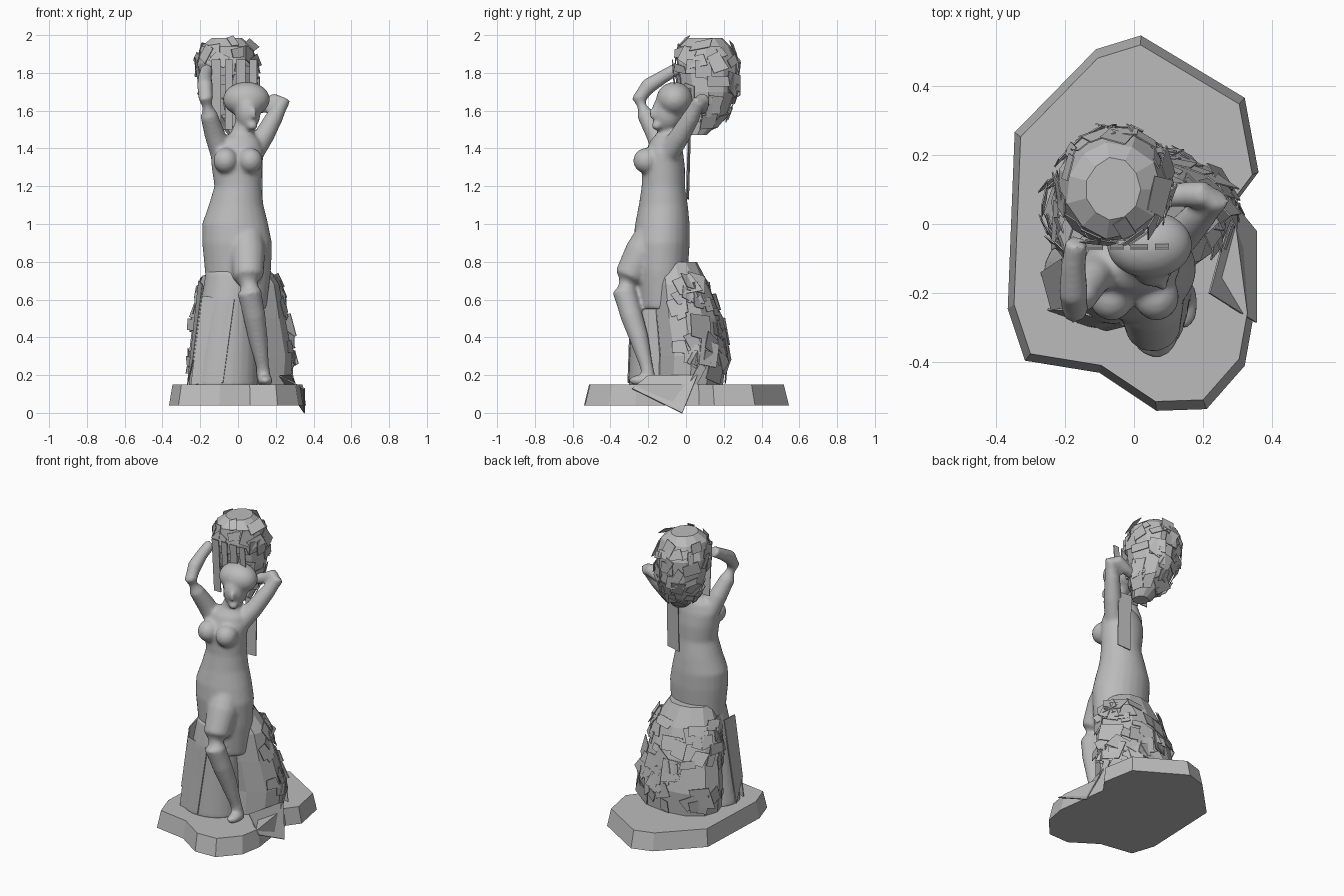
import bpy, bmesh, math, random
from mathutils import Vector, Matrix

random.seed(7)
if "Cube" in bpy.data.objects:
    bpy.data.objects.remove(bpy.data.objects["Cube"], do_unlink=True)

stone = bpy.data.materials.new("grey stone")
stone.use_nodes = True
GREY = (0.5, 0.5, 0.5, 1)
stone.diffuse_color = GREY
stone.node_tree.nodes["Principled BSDF"].inputs["Base Color"].default_value = GREY


def finish(bm, name, organic=False, thickness=0):
    """Turn a bmesh into an object; organic shells are fused and softened."""
    if not thickness:
        bmesh.ops.recalc_face_normals(bm, faces=bm.faces[:])
    mesh = bpy.data.meshes.new(name)
    bm.to_mesh(mesh)
    bm.free()
    mesh.materials.append(stone)
    ob = bpy.data.objects.new(name, mesh)
    bpy.context.collection.objects.link(ob)
    if organic:
        fuse = ob.modifiers.new("Fuse", 'REMESH')
        fuse.mode = 'VOXEL'
        fuse.voxel_size = 0.011
        fuse.use_smooth_shade = True
        soft = ob.modifiers.new("Soften", 'SMOOTH')
        soft.factor = 0.5
        soft.iterations = 7
    if thickness:
        ob.modifiers.new("Thickness", 'SOLIDIFY').thickness = thickness
    return ob


def bridge(bm, loops):
    """Skin a list of vertex rings and cap both ends."""
    n = len(loops[0])
    for a, b in zip(loops, loops[1:]):
        for i in range(n):
            j = (i + 1) % n
            bm.faces.new((a[i], a[j], b[j], b[i]))
    bm.faces.new(loops[0][::-1])
    bm.faces.new(loops[-1])


def stack(bm, rings, sides=24, jitter=0):
    """Loft of level ellipses: (z, centre x, centre y, radius x, radius y)."""
    loops = []
    for z, cx, cy, rx, ry in rings:
        loop = []
        for i in range(sides):
            a = math.tau * i / sides
            k = 1 + random.uniform(-jitter, jitter)
            loop.append(bm.verts.new((cx + rx * k * math.cos(a), cy + ry * k * math.sin(a), z)))
        loops.append(loop)
    bridge(bm, loops)


def limb(bm, path, sides=16):
    """Round tube through points (x, y, z, radius)."""
    pts = [Vector(p[:3]) for p in path]
    loops = []
    for i, p in enumerate(pts):
        d = pts[min(i + 1, len(pts) - 1)] - pts[max(i - 1, 0)]
        q = d.to_track_quat('Z', 'Y')
        loops.append([bm.verts.new(p + q @ Vector((math.cos(t), math.sin(t), 0)) * path[i][3])
                      for t in (math.tau * k / sides for k in range(sides))])
    bridge(bm, loops)


def blob(bm, centre, radii):
    m = Matrix.Translation(centre) @ Matrix.Diagonal((*radii, 1))
    bmesh.ops.create_uvsphere(bm, u_segments=20, v_segments=14, radius=1, matrix=m)


def surface(rings, z, a):
    """Point on a stack of rings at a height and angle."""
    for lo, hi in zip(rings, rings[1:]):
        if z <= hi[0]:
            break
    t = (z - lo[0]) / (hi[0] - lo[0])
    cx, cy, rx, ry = (u + (v - u) * t for u, v in zip(lo[1:], hi[1:]))
    return Vector((cx + rx * math.cos(a), cy + ry * math.sin(a), z))


def shards(name, rings, count, heights, angles, size, limits):
    """Scatter tilted flat flakes over a stack of rings."""
    bm = bmesh.new()
    for _ in range(count):
        z, a = random.uniform(*heights), random.uniform(*angles)
        p = surface(rings, z, a)
        along = (surface(rings, z, a + 0.05) - p).normalized()
        up = (surface(rings, z + 0.01, a) - p).normalized()
        n = along.cross(up).normalized()
        spin = Matrix.Rotation(random.uniform(-0.5, 0.5), 3, n)
        tilt = Matrix.Rotation(random.uniform(-0.25, 0.25), 3, up)
        w, h = random.uniform(*size), random.uniform(*size)
        quad = []
        for u, v in ((-1, -1), (1, -1), (1, 1), (-1, 1)):
            k = random.uniform(0.7, 1.1)
            c = p + n * 0.008 + tilt @ spin @ (along * u * w * k + up * v * h * k)
            c.z = min(max(c.z, limits[0]), limits[1])
            quad.append(bm.verts.new(c))
        bm.faces.new(quad)
    return finish(bm, name, thickness=0.004)


def plates(name, quads, thickness=0.006):
    bm = bmesh.new()
    for q in quads:
        bm.faces.new([bm.verts.new(c) for c in q])
    return finish(bm, name, thickness=thickness)


# Plinth with sloping sides
outline = [(0.02, 0.545), (-0.11, 0.505), (-0.345, 0.265), (-0.365, -0.245), (-0.315, -0.395),
           (-0.10, -0.43), (0.065, -0.54), (0.21, -0.535), (0.32, -0.41), (0.345, -0.27),
           (0.30, 0.07), (0.36, 0.15), (0.32, 0.365)]
bm = bmesh.new()
bridge(bm, [[bm.verts.new((x * s, y * s, z)) for x, y in outline] for z, s in ((0.04, 1), (0.15, 0.95))])
finish(bm, "plinth")

# Rock seat behind the legs
rock = [(0.14, 0.015, 0.02, 0.265, 0.18), (0.3, 0.015, 0.03, 0.275, 0.185), (0.5, 0.01, 0, 0.245, 0.18),
        (0.68, 0.01, -0.03, 0.205, 0.15), (0.8, 0, -0.06, 0.14, 0.12)]
bm = bmesh.new()
stack(bm, rock, 12, 0.03)
finish(bm, "rock_seat")
shards("rock_seat_flakes", rock, 75, (0.2, 0.7), (-0.4, math.pi + 0.5), (0.025, 0.075), (0.15, 0.82))
plates("loose_slab", [((0.22, -0.2, 0.2), (0.355, -0.285, 0.13), (0.355, -0.02, 0), (0.29, 0.06, 0.2))])

# Boulder held overhead
boulder = [(1.47, 0, 0.06, 0.05, 0.05), (1.58, -0.03, 0.11, 0.115, 0.11), (1.7, -0.05, 0.12, 0.15, 0.15),
           (1.85, -0.06, 0.11, 0.16, 0.165), (1.94, -0.06, 0.10, 0.135, 0.14), (1.985, -0.06, 0.10, 0.08, 0.09)]
bm = bmesh.new()
stack(bm, boulder, 11, 0.04)
finish(bm, "boulder")
shards("boulder_flakes", boulder, 70, (1.53, 1.97), (0, math.tau), (0.02, 0.06), (1.46, 2.0))

# Upright strips on the boulder front and a strip down the back
plates("boulder_strips", [((x, -0.05, z), (x + w, -0.05, z), (x + w, -0.075, 1.87), (x, -0.075, 1.87))
                          for x, w, z in ((-0.14, 0.05, 1.52), (-0.07, 0.04, 1.5), (-0.01, 0.05, 1.55), (0.06, 0.04, 1.6))])
plates("back_strip", [((0.04, 0.01, 1.13), (0.13, 0, 1.14), (0.13, 0.01, 1.5), (0.04, 0.02, 1.5))])

# Drapery over the right leg
bm = bmesh.new()
stack(bm, [(0.14, -0.08, -0.15, 0.185, 0.155), (0.4, -0.06, -0.15, 0.165, 0.145),
           (0.6, -0.045, -0.15, 0.15, 0.14), (0.75, -0.03, -0.14, 0.14, 0.13)])
finish(bm, "drapery", organic=True)
plates("drapery_panels", [
    ((-0.25, -0.25, 0.15), (-0.08, -0.31, 0.16), (-0.02, -0.295, 0.6), (-0.19, -0.25, 0.62)),
    ((-0.27, -0.14, 0.15), (-0.24, -0.25, 0.28), (-0.19, -0.24, 0.68), (-0.21, -0.1, 0.7))])

# Figure: torso, neck and hips
bm = bmesh.new()
stack(bm, [(0.55, -0.01, -0.13, 0.16, 0.12), (0.75, 0, -0.13, 0.175, 0.14), (0.9, -0.005, -0.13, 0.185, 0.15),
           (1, -0.015, -0.125, 0.175, 0.145), (1.1, -0.01, -0.12, 0.145, 0.13), (1.2, 0, -0.12, 0.125, 0.115),
           (1.3, -0.005, -0.12, 0.135, 0.115), (1.38, -0.005, -0.115, 0.14, 0.1), (1.44, 0, -0.11, 0.115, 0.08),
           (1.48, 0.02, -0.1, 0.06, 0.055), (1.56, 0.04, -0.09, 0.048, 0.048)])
for side in (-1, 1):
    blob(bm, (side * 0.065, -0.21, 1.335), (0.066, 0.07, 0.068))

# Figure: bent left leg and foot
limb(bm, [(0.04, -0.15, 0.98, 0.09), (0.05, -0.23, 0.85, 0.095), (0.055, -0.3, 0.72, 0.08),
          (0.06, -0.325, 0.64, 0.065), (0.085, -0.29, 0.52, 0.06), (0.105, -0.25, 0.4, 0.052),
          (0.13, -0.21, 0.25, 0.035), (0.14, -0.19, 0.15, 0.038)])
blob(bm, (0.145, -0.23, 0.172), (0.04, 0.075, 0.03))

# Figure: raised arms
limb(bm, [(-0.09, -0.12, 1.38, 0.06), (-0.125, -0.16, 1.48, 0.055), (-0.155, -0.215, 1.58, 0.046),
          (-0.17, -0.25, 1.66, 0.04), (-0.175, -0.2, 1.73, 0.043), (-0.175, -0.12, 1.78, 0.036),
          (-0.165, -0.05, 1.82, 0.034)])
limb(bm, [(0.08, -0.09, 1.38, 0.06), (0.14, -0.03, 1.47, 0.054), (0.195, 0.03, 1.57, 0.046),
          (0.24, 0.07, 1.65, 0.038), (0.2, 0.085, 1.655, 0.04), (0.14, 0.085, 1.625, 0.036),
          (0.08, 0.08, 1.61, 0.034)])

# Figure: head, nose, chin and hair
blob(bm, (0.052, -0.1, 1.59), (0.068, 0.082, 0.098))
blob(bm, (0.085, -0.178, 1.585), (0.014, 0.018, 0.03))
blob(bm, (0.075, -0.155, 1.52), (0.03, 0.028, 0.025))
blob(bm, (0.045, -0.06, 1.66), (0.125, 0.098, 0.092))
finish(bm, "figure", organic=True)
